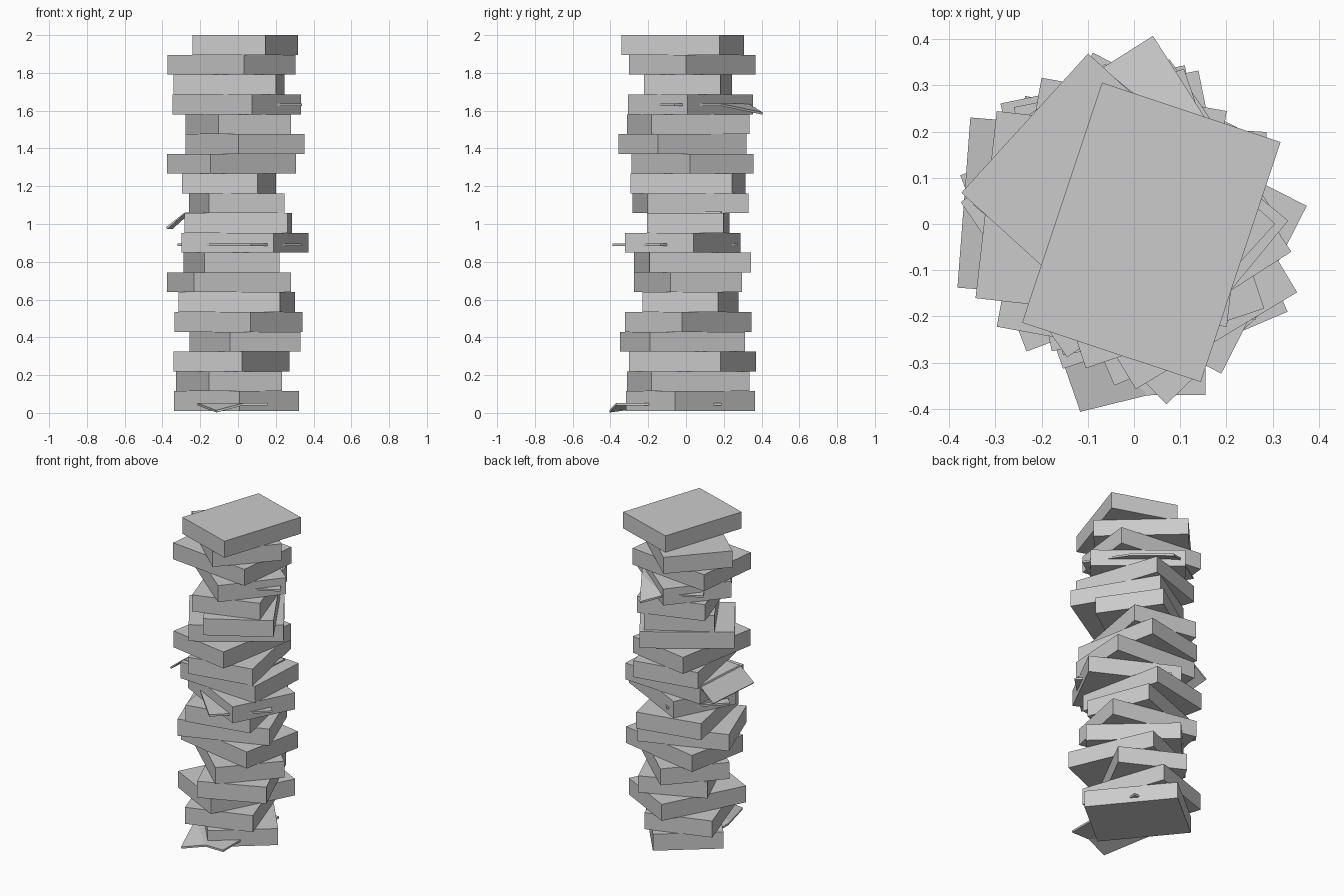
import bpy, math
from mathutils import Vector

if "Cube" in bpy.data.objects:
    bpy.data.objects.remove(bpy.data.objects["Cube"])

W, D, H, BASE = 0.407, 0.547, 0.1047, 0.0105

# centre offsets repeat every five boxes; each box has its own turn
OFFSETS = [(-0.007, 0.024), (-0.048, 0.011), (-0.034, 0.034),
           (0.0375, -0.018), (0.002, 0.012)]
TURNS = [39.3, 18.6, -27.4, 23.1, 47.6, 78.7, -69.4, 11.7, 63.0, 86.6,
         11.2, -10.2, -55.6, 31.0, 18.5, 50.5, 83.5, 47.7, -18.4]


def make_mesh(name, verts, faces):
    mesh = bpy.data.meshes.new(name)
    mesh.from_pydata(verts, [], faces)
    mesh.update()
    obj = bpy.data.objects.new(name, mesh)
    bpy.context.collection.objects.link(obj)
    return obj


def box(i, turn):
    cx, cy = OFFSETS[i % 5]
    bpy.ops.mesh.primitive_cube_add(size=1, location=(cx, cy, BASE + (i + 0.5) * H),
                                    rotation=(0, 0, math.radians(turn)))
    obj = bpy.context.object
    obj.name = f"stacked_box_{i + 1:02d}"
    obj.scale = (W, D, H)


def sheet(name, z, flat, tips=(), crease=None):
    """Flat outline at height z; optional bent flap from crease edge to tips."""
    verts = [Vector((x, y, z)) for x, y in flat] + [Vector(t) for t in tips]
    faces = [list(range(len(flat)))]
    if tips:
        a, b = crease
        faces.append([b, a] + list(range(len(flat), len(verts))))
    obj = make_mesh(name, verts, faces)
    mod = obj.modifiers.new("thickness", "SOLIDIFY")
    mod.thickness = 0.012
    mod.offset = 0


# the tower of boxes
for i, turn in enumerate(TURNS):
    box(i, turn)

# loose sheets poking out between and through the boxes
sheet("bottom_sheet", 0.046,
      [(-0.215, 0.19), (-0.215, -0.12), (0.03, -0.37), (0.155, -0.37), (0.155, 0.19)],
      [(-0.115, -0.405, 0.008)], (1, 2))
sheet("middle_sheet", 0.89,
      [(0.07, -0.39), (0.335, -0.134), (-0.055, 0.273), (-0.32, 0.017)])
sheet("drooping_sheet", 1.06,
      [(-0.28, -0.145), (0.17, -0.18), (0.2, 0.185), (-0.255, 0.222)],
      [(-0.378, -0.138, 0.978), (-0.35, 0.23, 0.978)], (0, 3))
sheet("upper_sheet", 1.632,
      [(0.34, -0.06), (0.185, 0.18), (-0.08, 0.33), (-0.27, 0.21), (0.03, -0.26)],
      [(0.04, 0.405, 1.585)], (1, 2))
